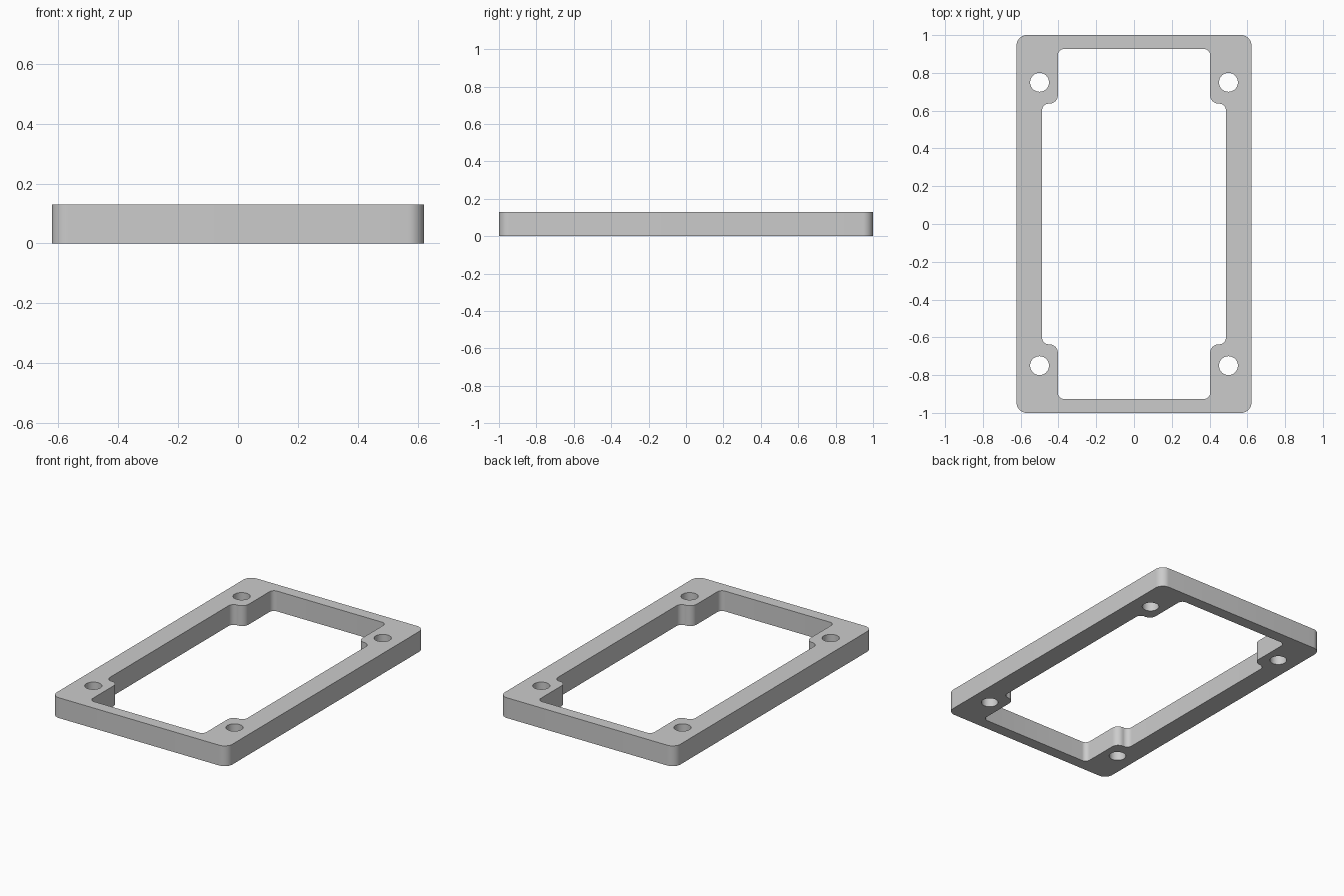
import bpy
import bmesh
from math import cos, sin, pi
from mathutils import Vector

cube = bpy.data.objects.get("Cube")
if cube:
    bpy.data.objects.remove(cube, do_unlink=True)

HEIGHT = 0.13
HALF_X, HALF_Y = 0.622, 1.0
NOTCH_X, NOTCH_Y = 0.403, 0.926     # opening between the screw bosses
OPEN_X, STEP_Y = 0.487, 0.637       # wider middle of the opening
HOLE_X, HOLE_Y, HOLE_R = 0.5, 0.75, 0.05


def fillet(corners, steps=10):
    """Round each right-angled (x, y, radius) corner of a closed outline."""
    pts = []
    for i, (x, y, r) in enumerate(corners):
        p = Vector((x, y))
        u = (Vector(corners[i - 1][:2]) - p).normalized()
        v = (Vector(corners[(i + 1) % len(corners)][:2]) - p).normalized()
        centre = p + r * (u + v)
        for k in range(steps + 1):
            t = k / steps * pi / 2
            pts.append(centre - r * (v * cos(t) + u * sin(t)))
    return pts


def mirrored(quarter):
    """Mirror the +x +y quarter of an outline into all four quadrants."""
    right = quarter + [(x, -y, r) for x, y, r in reversed(quarter)]
    return right + [(-x, y, r) for x, y, r in reversed(right)]


def circle(cx, cy, r, n=40):
    return [Vector((cx + r * cos(2 * pi * k / n), cy + r * sin(2 * pi * k / n)))
            for k in range(n)]


# Outer edge, stepped opening and four screw holes
outlines = [
    fillet(mirrored([(HALF_X, HALF_Y, 0.055)])),
    fillet(mirrored([(NOTCH_X, NOTCH_Y, 0.032),
                     (NOTCH_X, STEP_Y, 0.045),
                     (OPEN_X, STEP_Y, 0.036)])),
]
outlines += [circle(sx * HOLE_X, sy * HOLE_Y, HOLE_R)
             for sx in (-1, 1) for sy in (-1, 1)]

# Filled profile extruded to the frame height
curve = bpy.data.curves.new("frame_profile", "CURVE")
curve.dimensions = "2D"
curve.fill_mode = "BOTH"
curve.extrude = HEIGHT / 2
for pts in outlines:
    spline = curve.splines.new("POLY")
    spline.points.add(len(pts) - 1)
    for point, p in zip(spline.points, pts):
        point.co = (p.x, p.y, 0, 1)
    spline.use_cyclic_u = True

frame = bpy.data.objects.new("mounting_frame", curve)
bpy.context.collection.objects.link(frame)
bpy.ops.object.select_all(action="DESELECT")
frame.select_set(True)
bpy.context.view_layer.objects.active = frame
bpy.ops.object.convert(target="MESH")
frame = bpy.context.object
frame.name = "mounting_frame"

# Weld caps to walls and stand the frame on the ground
bm = bmesh.new()
bm.from_mesh(frame.data)
bmesh.ops.remove_doubles(bm, verts=bm.verts, dist=0.0001)
bmesh.ops.translate(bm, verts=bm.verts, vec=(0, 0, HEIGHT / 2))
bmesh.ops.recalc_face_normals(bm, faces=bm.faces)
bm.to_mesh(frame.data)
bm.free()
bpy.ops.object.shade_smooth_by_angle(angle=pi / 6)

# Plain grey
grey = bpy.data.materials.new("light_grey")
grey.use_nodes = True
colour = (0.6, 0.6, 0.6, 1)
grey.diffuse_color = colour
grey.node_tree.nodes["Principled BSDF"].inputs["Base Color"].default_value = colour
frame.data.materials.clear()
frame.data.materials.append(grey)
